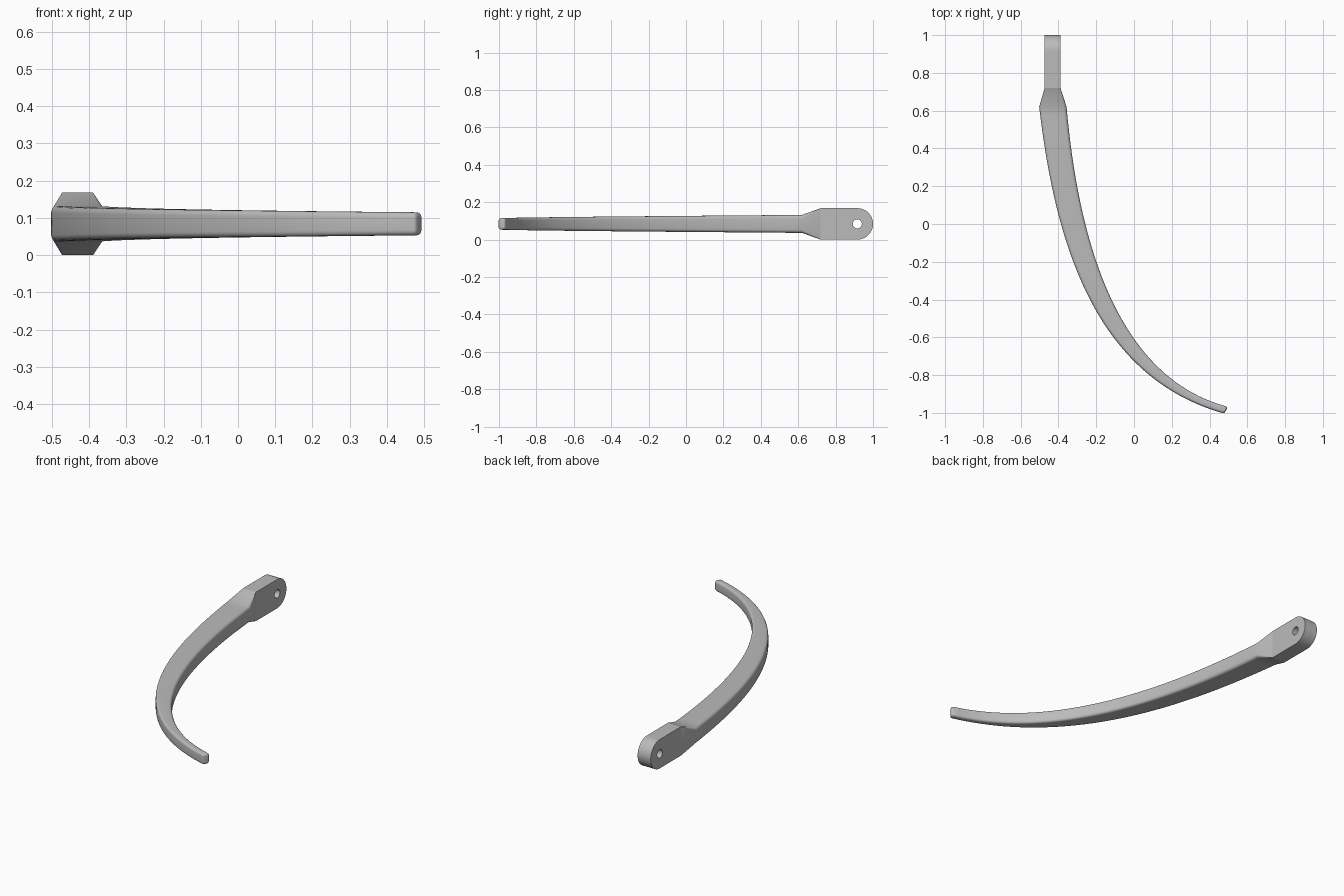
import bpy, bmesh, math
from mathutils import Vector

cube = bpy.data.objects.get("Cube")
if cube:
    bpy.data.objects.remove(cube, do_unlink=True)

grey = bpy.data.materials.new("plain grey")
grey.use_nodes = True
grey.diffuse_color = (0.5, 0.5, 0.5, 1)
grey.node_tree.nodes["Principled BSDF"].inputs["Base Color"].default_value = grey.diffuse_color

MID = 0.084      # height of the centre plane
LUG_X = -0.431   # centre of the mounting lug
LUG_HALF = 0.042
LUG_ROOT = 0.72


def finish(name, bm, angle):
    bmesh.ops.recalc_face_normals(bm, faces=bm.faces)
    mesh = bpy.data.meshes.new(name)
    bm.to_mesh(mesh)
    bm.free()
    mesh.materials.append(grey)
    obj = bpy.data.objects.new(name, mesh)
    bpy.context.collection.objects.link(obj)
    bpy.ops.object.select_all(action='DESELECT')
    bpy.context.view_layer.objects.active = obj
    obj.select_set(True)
    bpy.ops.object.shade_smooth_by_angle(angle=math.radians(angle))
    return obj


def bezier(pts, t):
    a, b, c, d = (Vector((x, y, 0)) for x, y in pts)
    s = 1 - t
    return a * s**3 + b * 3 * s * s * t + c * 3 * s * t * t + d * t**3


def section(bm, centre, across, half_w, half_h, radius, steps=5):
    """Ring of a rounded rectangle standing upright across the path."""
    ring = []
    for corner, (sx, sz) in enumerate(((1, 1), (-1, 1), (-1, -1), (1, -1))):
        for k in range(steps + 1):
            a = (corner + k / steps) * math.pi / 2
            u = sx * (half_w - radius) + radius * math.cos(a)
            v = sz * (half_h - radius) + radius * math.sin(a)
            ring.append(bm.verts.new(centre + across * u + Vector((0, 0, MID + v))))
    return ring


def bridge(bm, a, b):
    n = len(a)
    for i in range(n):
        j = (i + 1) % n
        bm.faces.new((a[i], a[j], b[j], b[i]))


# Curved tapering arm, lofted between its outer and inner edge curves
OUTER = [(-0.502, 0.62), (-0.42, -0.08), (-0.22, -0.80), (0.465, -1.0)]
INNER = [(-0.357, 0.62), (-0.30, -0.02), (-0.12, -0.80), (0.487, -0.965)]
bm = bmesh.new()
rings = [section(bm, Vector((LUG_X, LUG_ROOT, 0)), Vector((1, 0, 0)),
                 LUG_HALF, MID, 0.001)]
STEPS = 48
for i in range(STEPS + 1):
    t = i / STEPS
    o, n = bezier(OUTER, t), bezier(INNER, t)
    centre, across, half_w = (o + n) / 2, (n - o).normalized(), (n - o).length / 2
    half_h, radius = 0.048 - 0.017 * t, 0.018 - 0.004 * t
    rings.append(section(bm, centre, across, half_w, half_h, radius))

# Rounded tip
forward = Vector((across.y, -across.x, 0))
ROUND = 0.012
for k in range(1, 6):
    a = k / 5 * math.pi / 2
    cut = ROUND * (1 - math.cos(a))
    rings.append(section(bm, centre + forward * ROUND * math.sin(a), across,
                         half_w - cut, half_h - cut, radius - cut))
for a, b in zip(rings, rings[1:]):
    bridge(bm, a, b)
bm.faces.new(rings[0])
bm.faces.new(rings[-1])
finish("curved_arm", bm, 35)

# Flat mounting lug with a round end and a pin hole
HOLE_Y, HOLE_R = 1 - MID, 0.024
back = HOLE_Y - LUG_ROOT
corner = math.atan2(MID, -back)
angles = sorted([2 * math.pi * i / 64 for i in range(64)] + [corner, 2 * math.pi - corner])
bm = bmesh.new()
loops = []
for x in (LUG_X - LUG_HALF, LUG_X + LUG_HALF):
    rim, hole = [], []
    for a in angles:
        c, s = math.cos(a), math.sin(a)
        reach = MID
        if c < -1e-6:
            reach = min(back / -c, MID / max(abs(s), 1e-6))
        rim.append(bm.verts.new((x, HOLE_Y + reach * c, MID + reach * s)))
        hole.append(bm.verts.new((x, HOLE_Y + HOLE_R * c, MID + HOLE_R * s)))
    bridge(bm, rim, hole)
    loops.append((rim, hole))
bridge(bm, loops[0][0], loops[1][0])
bridge(bm, loops[0][1], loops[1][1])
finish("mounting_lug", bm, 30)
